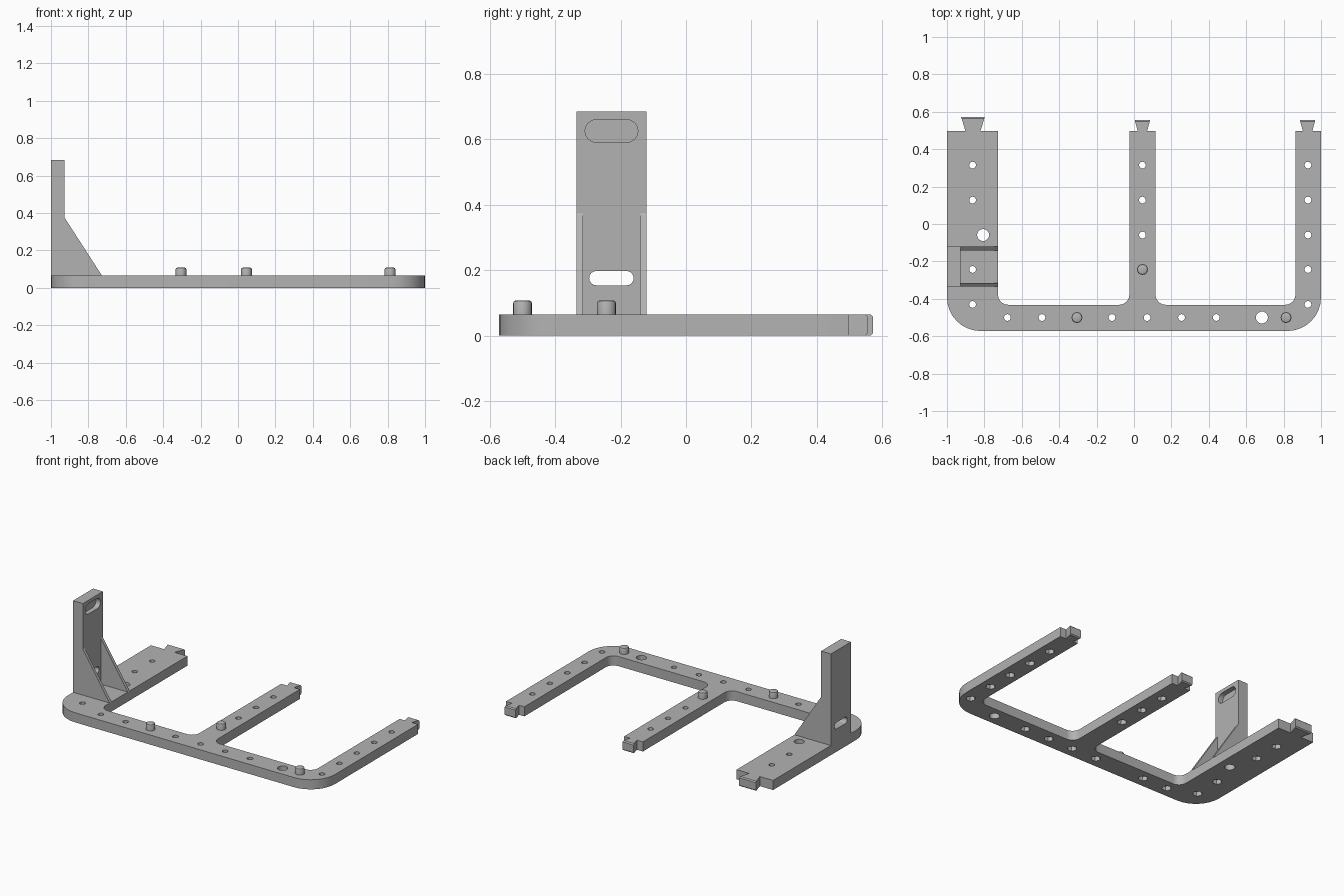
import bpy, bmesh
from math import pi, cos, sin
from mathutils import Matrix, Vector

cube = bpy.data.objects.get("Cube")
if cube:
    bpy.data.objects.remove(cube, do_unlink=True)

grey = bpy.data.materials.new("mid grey")
grey.use_nodes = True
grey.diffuse_color = (0.45, 0.45, 0.45, 1)
grey.node_tree.nodes["Principled BSDF"].inputs["Base Color"].default_value = grey.diffuse_color

T = 0.065                    # plate thickness
FLAT = Matrix.Identity(4)
# Profile axes (u, v, depth) mapped to (y, z, x) and (x, z, -y)
ALONG_X = Matrix(((0, 0, 1, 0), (1, 0, 0, 0), (0, 1, 0, 0), (0, 0, 0, 1)))
ALONG_Y = Matrix(((1, 0, 0, 0), (0, 0, -1, 0), (0, 1, 0, 0), (0, 0, 0, 1)))


def arc(cx, cy, r, a0, a1, n=8):
    """Points on an arc, angles in quarter turns."""
    angles = [(a0 + (a1 - a0) * i / n) * pi / 2 for i in range(n + 1)]
    return [(cx + r * cos(a), cy + r * sin(a)) for a in angles]


def circle(cx, cy, r, n=20):
    return arc(cx, cy, r, 0, 4, n)[:-1]


def slot(cy, cz, half, r):
    return arc(cy + half, cz, r, -1, 1) + arc(cy - half, cz, r, 1, 3)


def prism(name, outlines, lo, hi, frame=FLAT):
    """Extrude closed outlines between two depths into one object."""
    bm = bmesh.new()
    for pts in outlines:
        face = bm.faces.new([bm.verts.new((u, v, lo)) for u, v in pts])
        out = bmesh.ops.extrude_face_region(bm, geom=[face])["geom"]
        moved = [g for g in out if isinstance(g, bmesh.types.BMVert)]
        bmesh.ops.translate(bm, verts=moved, vec=(0, 0, hi - lo))
    bm.transform(frame)
    bmesh.ops.recalc_face_normals(bm, faces=bm.faces)
    mesh = bpy.data.meshes.new(name)
    bm.to_mesh(mesh)
    bm.free()
    ob = bpy.data.objects.new(name, mesh)
    bpy.context.collection.objects.link(ob)
    mesh.materials.append(grey)
    return ob


def activate(ob):
    bpy.ops.object.select_all(action="DESELECT")
    ob.select_set(True)
    bpy.context.view_layer.objects.active = ob


def cut(ob, cutter):
    cutter.hide_render = True
    mod = ob.modifiers.new("cut", "BOOLEAN")
    mod.operation, mod.solver, mod.object = "DIFFERENCE", "EXACT", cutter
    activate(ob)
    bpy.ops.object.modifier_apply(modifier=mod.name)
    bpy.data.objects.remove(cutter, do_unlink=True)


def smooth(ob):
    activate(ob)
    bpy.ops.object.shade_smooth_by_angle(angle=pi / 6)


# Base frame: a front beam with three arms reaching back
END, FRONT, INNER, R, F = 0.497, -0.572, -0.432, 0.18, 0.055
outline = (arc(-1 + R, FRONT + R, R, 2, 3) + arc(1 - R, FRONT + R, R, 3, 4)
           + [(1, END), (0.863, END)]
           + arc(0.863 - F, INNER + F, F, 4, 3) + arc(0.115 + F, INNER + F, F, 3, 2)
           + [(0.115, END), (-0.025, END)]
           + arc(-0.025 - F, INNER + F, F, 4, 3) + arc(-0.727 + F, INNER + F, F, 3, 2)
           + [(-0.727, END), (-1, END)])
base = prism("base_frame", [outline], 0, T)

# Screw holes with hexagonal nut pockets underneath
LEFT, MID, RIGHT, BEAM = -0.863, 0.045, 0.93, -0.5
rows = [0.315, 0.128, -0.059, -0.243, -0.43]
screws = [(LEFT, y) for y in rows if y != -0.059]
screws += [(MID, y) for y in rows[:3]]
screws += [(RIGHT, y) for y in rows]
screws += [(x, BEAM) for x in (-0.677, -0.492, -0.118, 0.07, 0.254, 0.44)]
holes = [circle(x, y, 0.018) for x, y in screws]
holes += [circle(x, y, 0.032) for x, y in ((-0.807, -0.059), (0.684, BEAM))]
cut(base, prism("hole_cutter", holes, -0.1, 0.1))
cut(base, prism("pocket_cutter", [circle(x, y, 0.03, 6) for x, y in screws], -0.1, 0.03))
smooth(base)

# Dovetail tabs on the arm ends
for side, x, neck, tip, end in (("wide", -0.861, 0.04, 0.063, 0.572),
                                ("middle", MID, 0.025, 0.041, 0.555),
                                ("narrow", 0.928, 0.025, 0.041, 0.555)):
    tab = prism(side + "_dovetail_tab", [[(x - neck, END - 0.001), (x + neck, END - 0.001),
                                          (x + tip, end), (x - tip, end)]], 0, T)
    bm = bmesh.new()
    bm.from_mesh(tab.data)
    rims = [e for e in bm.edges if all(v.co.y > end - 0.01 for v in e.verts)
            and abs(e.verts[0].co.z - e.verts[1].co.z) < 0.01]
    bmesh.ops.bevel(bm, geom=rims, offset=0.007, segments=1, affect="EDGES")
    bm.to_mesh(tab.data)
    bm.free()

# Upright with two slots, each recessed on the inner face
Y0, Y1, WALL = -0.335, -0.121, -0.927
upright = prism("upright", [[(Y0, T), (Y1, T), (Y1, 0.685), (Y0, 0.685)]], -1, WALL, ALONG_X)
mid = (Y0 + Y1) / 2
cut(upright, prism("slot_cutter", [slot(mid, z, 0.046, 0.022) for z in (0.176, 0.626)],
                   -1.1, -0.8, ALONG_X))
cut(upright, prism("recess_cutter", [slot(mid, z, 0.046, 0.035) for z in (0.176, 0.626)],
                   -0.96, -0.8, ALONG_X))
smooth(upright)

# Triangular gussets either side of the upright
for name, y in (("front_gusset", Y0), ("back_gusset", Y1 - 0.02)):
    prism(name, [[(WALL, T), (-0.727, T), (WALL, 0.375)]], -y - 0.02, -y, ALONG_Y)

# Locating pegs with tapered tops
for name, x, y in (("left_peg", 0.813, BEAM), ("right_peg", -0.305, BEAM),
                   ("middle_peg", MID, -0.243)):
    peg = prism(name, [circle(x, y, 0.029, 16)], T - 0.005, 0.108)
    bm = bmesh.new()
    bm.from_mesh(peg.data)
    top = [e for e in bm.edges if all(v.co.z > 0.1 for v in e.verts)]
    bmesh.ops.bevel(bm, geom=top, offset=0.009, segments=2, profile=0.5, affect="EDGES")
    bm.to_mesh(peg.data)
    bm.free()
    smooth(peg)
